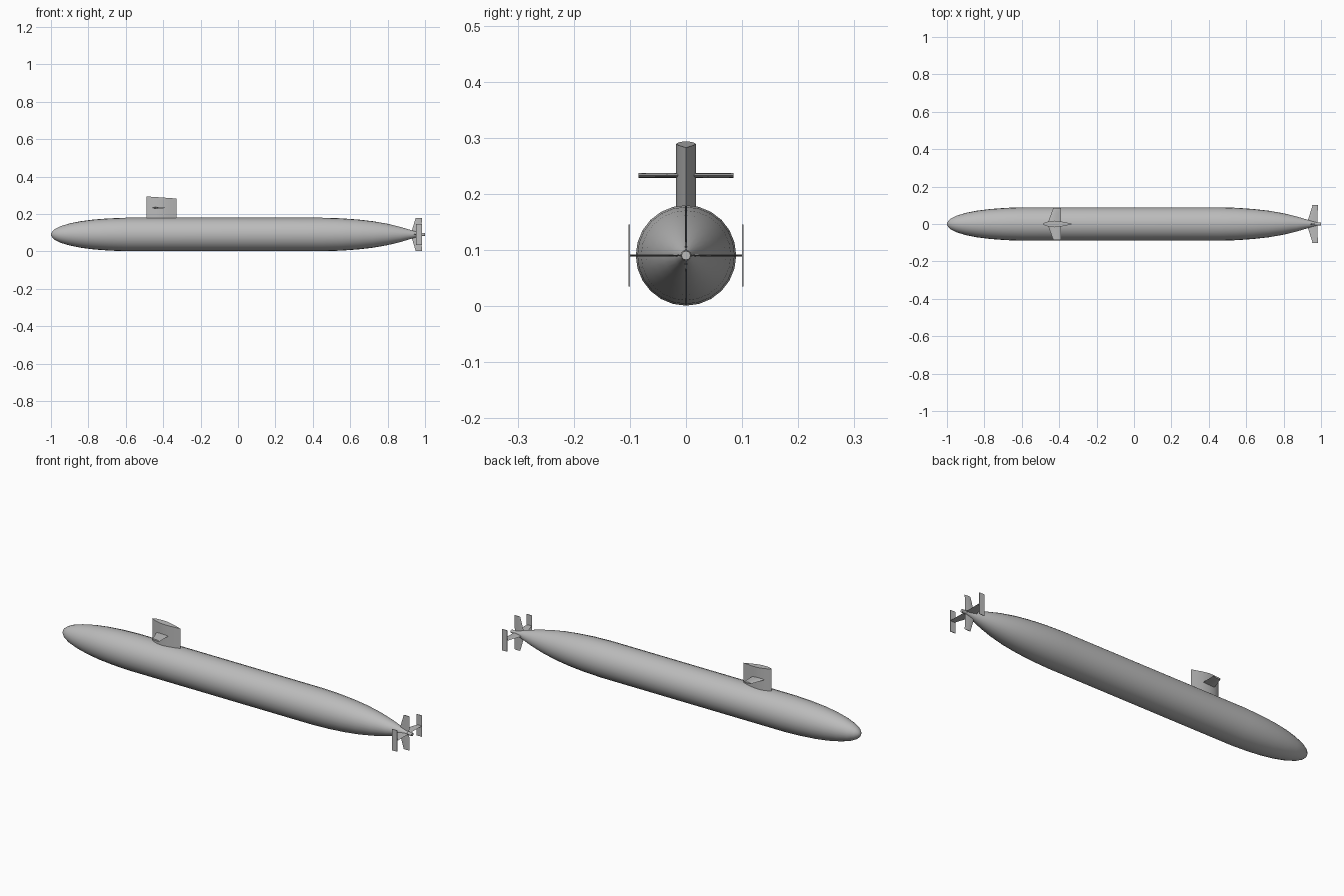
import bpy, bmesh
from math import sin, cos, tau, radians
from mathutils import Vector

if "Cube" in bpy.data.objects:
    bpy.data.objects.remove(bpy.data.objects["Cube"], do_unlink=True)

GREY = (0.5, 0.5, 0.5, 1)
paint = bpy.data.materials.new("hull_grey")
paint.use_nodes = True
paint.diffuse_color = GREY
paint.node_tree.nodes["Principled BSDF"].inputs["Base Color"].default_value = GREY

AXIS = 0.0905      # height of the hull centreline


def loft(name, rings, angle=30):
    """Skin a list of equal-length point rings and cap both ends."""
    bm = bmesh.new()
    loops = [[bm.verts.new(p) for p in ring] for ring in rings]
    n = len(loops[0])
    for a, b in zip(loops, loops[1:]):
        for i in range(n):
            j = (i + 1) % n
            bm.faces.new((a[i], a[j], b[j], b[i]))
    bm.faces.new(loops[0])
    bm.faces.new(loops[-1])
    bmesh.ops.recalc_face_normals(bm, faces=bm.faces)
    mesh = bpy.data.meshes.new(name)
    bm.to_mesh(mesh)
    bm.free()
    mesh.materials.append(paint)
    obj = bpy.data.objects.new(name, mesh)
    bpy.context.collection.objects.link(obj)
    bpy.ops.object.select_all(action="DESELECT")
    obj.select_set(True)
    bpy.context.view_layer.objects.active = obj
    bpy.ops.object.shade_smooth_by_angle(angle=radians(angle))
    return obj


def revolve(name, profile, sides):
    """Turn (x, radius) pairs about the hull centreline."""
    return loft(name, [[(x, r * cos(tau * i / sides), AXIS + r * sin(tau * i / sides))
                        for i in range(sides)] for x, r in profile])


def foil(lead, trail, half):
    """Teardrop outline as (chord position, thickness offset) pairs."""
    shape = [(0.08, 0.42), (0.22, 0.8), (0.42, 1), (0.65, 0.75), (0.85, 0.35)]
    c = trail - lead
    upper = [(lead + c * t, half * w) for t, w in shape]
    lower = [(x, -w) for x, w in reversed(upper)]
    return [(lead, 0)] + upper + [(trail, 0)] + lower


def fin(name, direction, root, tip, half):
    """Tapered fin; root and tip are (distance from centreline, lead x, trail x)."""
    d = Vector(direction)
    side = Vector((1, 0, 0)).cross(d)
    return [name, [[Vector((x, 0, 0)) + d * dist + side * w
                    for x, w in foil(lead, trail, half)]
                   for dist, lead, trail in (root, tip)]]


def raised(name, rings, z):
    return loft(name, [[p + Vector((0, 0, z)) for p in ring] for ring in rings])


# Hull with rounded bow and long tapering stern
revolve("hull", [(-1, 0.004), (-0.993, 0.017), (-0.98, 0.029), (-0.95, 0.044),
                 (-0.9, 0.059), (-0.84, 0.071), (-0.77, 0.08), (-0.69, 0.086),
                 (-0.6, 0.0895), (0.45, 0.0895), (0.55, 0.0865), (0.64, 0.08),
                 (0.72, 0.071), (0.8, 0.057), (0.87, 0.04), (0.93, 0.022),
                 (0.965, 0.011), (0.975, 0.009)], 24)

# Tail hub
revolve("tail_hub", [(0.965, 0.009), (1, 0.008)], 12)

# Sail with a top that slopes down toward the stern
outline = foil(-0.49, -0.33, 0.0175)
loft("sail", [[(x, y, 0.16) for x, y in outline],
              [(x, y, 0.294 - 0.07 * (x + 0.49)) for x, y in outline]])

# Sail planes, rudders, stern planes and their end plates
for label, s in (("left", -1), ("right", 1)):
    raised(*fin(label + "_sail_plane", (0, s, 0), (0.008, -0.46, -0.39),
                (0.085, -0.432, -0.39), 0.0045), 0.233)
    raised(*fin(label + "_stern_plane", (0, s, 0), (0.005, 0.925, 0.981),
                (0.101, 0.955, 0.983), 0.0015), AXIS)
    loft(label + "_end_plate",
         [[(x, s * y, AXIS + z) for x, z in ((0.953, -0.055), (0.983, -0.055),
                                             (0.983, 0.055), (0.953, 0.055))]
          for y in (0.1, 0.1025)])
for label, s in (("upper", 1), ("lower", -1)):
    raised(*fin(label + "_rudder", (0, 0, s), (0.005, 0.925, 0.981),
                (0.0885, 0.95, 0.983), 0.0015), AXIS)
